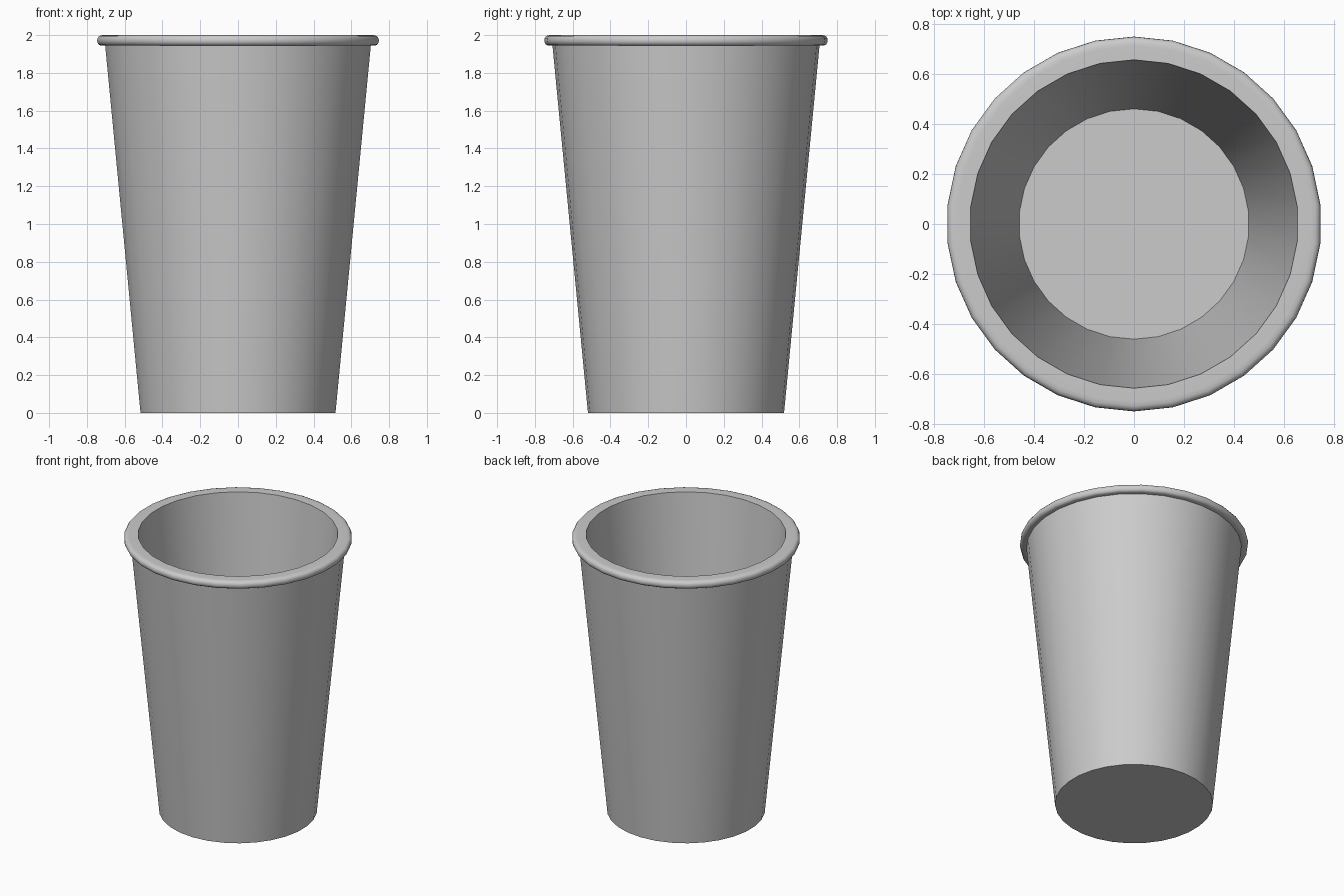
import bpy
import bmesh
from math import cos, sin, tau, radians

if "Cube" in bpy.data.objects:
    bpy.data.objects.remove(bpy.data.objects["Cube"])

SIDES = 30  # a vertex lies on +y and -y, flats face +x and -x


def lathe(name, profile):
    """Revolve an (r, z) profile around z and cap both ends."""
    bm = bmesh.new()
    rings = []
    for r, z in profile:
        rings.append([bm.verts.new((r * sin(tau * i / SIDES),
                                    -r * cos(tau * i / SIDES), z))
                      for i in range(SIDES)])
    for a, b in zip(rings, rings[1:]):
        for i in range(SIDES):
            j = (i + 1) % SIDES
            bm.faces.new((a[i], a[j], b[j], b[i]))
    bm.faces.new(rings[0])
    bm.faces.new(rings[-1])
    bmesh.ops.recalc_face_normals(bm, faces=bm.faces)
    mesh = bpy.data.meshes.new(name)
    bm.to_mesh(mesh)
    bm.free()
    obj = bpy.data.objects.new(name, mesh)
    bpy.context.collection.objects.link(obj)
    bpy.ops.object.select_all(action='DESELECT')
    obj.select_set(True)
    bpy.context.view_layer.objects.active = obj
    bpy.ops.object.shade_smooth_by_angle(angle=radians(40))
    return obj


# Tapered outer wall, rolled lip, inner wall and floor in one closed profile
lathe("cup", [
    (0.519, 0.0), (0.707, 1.945),
    (0.732, 1.945), (0.743, 1.951), (0.749, 1.963), (0.75, 1.973),
    (0.748, 1.984), (0.741, 1.994), (0.729, 1.999), (0.712, 2.0),
    (0.657, 2.0), (0.461, 0.02),
])
